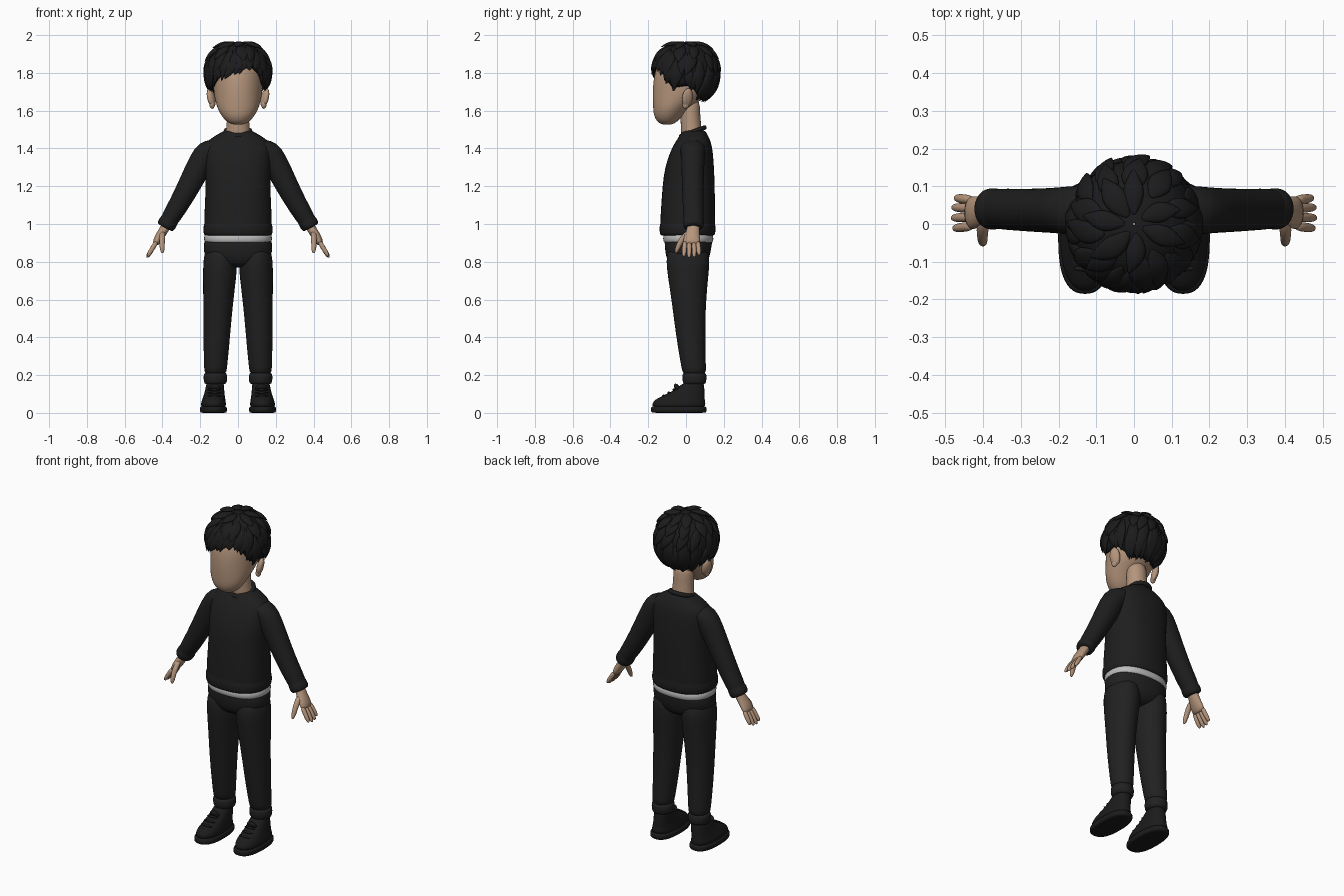
import bpy, bmesh, random
from math import sin, cos, pi, radians
from mathutils import Vector

random.seed(4)
if "Cube" in bpy.data.objects:
    bpy.data.objects.remove(bpy.data.objects["Cube"])


def material(name, r, g, b):
    m = bpy.data.materials.new(name)
    m.use_nodes = True
    m.diffuse_color = (r, g, b, 1)
    bsdf = m.node_tree.nodes["Principled BSDF"]
    bsdf.inputs["Base Color"].default_value = (r, g, b, 1)
    bsdf.inputs["Roughness"].default_value = 0.8
    return m


SKIN = material("skin", 0.46, 0.30, 0.20)
HAIR = material("black hair", 0.011, 0.011, 0.012)
KNIT = material("black knit", 0.013, 0.013, 0.013)
CLOTH = material("charcoal cloth", 0.015, 0.015, 0.015)
SHOE = material("black shoe", 0.011, 0.011, 0.011)
SHIRT = material("grey white shirt", 0.50, 0.50, 0.50)


def finish(name, bm, mat, subsurf=1):
    bmesh.ops.recalc_face_normals(bm, faces=bm.faces)
    mesh = bpy.data.meshes.new(name)
    bm.to_mesh(mesh)
    bm.free()
    mesh.materials.append(mat)
    for p in mesh.polygons:
        p.use_smooth = True
    ob = bpy.data.objects.new(name, mesh)
    bpy.context.collection.objects.link(ob)
    if subsurf:
        mod = ob.modifiers.new("smooth", "SUBSURF")
        mod.levels = mod.render_levels = subsurf
    return ob


def skin_rings(bm, rings, caps=True):
    """Bridge successive vertex loops, closing the ends with fans."""
    n = len(rings[0])
    loops = [[bm.verts.new(p) for p in ring] for ring in rings]
    for a, b in zip(loops, loops[1:]):
        for i in range(n):
            bm.faces.new((a[i], a[(i + 1) % n], b[(i + 1) % n], b[i]))
    if caps:
        for loop in (loops[0], loops[-1]):
            c = bm.verts.new(sum((v.co for v in loop), Vector()) / n)
            for i in range(n):
                bm.faces.new((loop[i], loop[(i + 1) % n], c))


def loft(name, rings, mat, side=1, tilt=0, n=20, square=1.0, subsurf=1):
    """Rings are (x, y, z, half width, half depth); square < 1 gives boxier rings."""
    u = Vector((cos(radians(tilt)), 0, sin(radians(tilt))))
    v = Vector((0, 1, 0))
    curve = lambda t: abs(t) ** square * (1 if t > 0 else -1)
    loops = []
    for x, y, z, rx, ry in rings:
        pts = []
        for i in range(n):
            a = 2 * pi * i / n
            p = Vector((x, y, z)) + u * rx * curve(cos(a)) + v * ry * curve(sin(a))
            pts.append(Vector((p.x * side, p.y, p.z)))
        loops.append(pts)
    bm = bmesh.new()
    skin_rings(bm, loops)
    return finish(name, bm, mat, subsurf)


def central(name, rings, mat, **kw):
    return loft(name, [(0, y, z, rx, ry) for z, y, rx, ry in rings], mat, **kw)


def ball(name, loc, size, mat, rot=(0, 0, 0)):
    bpy.ops.mesh.primitive_uv_sphere_add(segments=20, ring_count=12, location=loc, rotation=rot)
    ob = bpy.context.object
    ob.name, ob.scale = name, size
    ob.data.materials.append(mat)
    bpy.ops.object.shade_smooth()
    return ob


# Head and neck
central("head", [(1.527, -.10, .03, .028), (1.54, -.10, .06, .052), (1.575, -.092, .091, .08),
                 (1.62, -.074, .113, .101), (1.68, -.032, .128, .146), (1.75, -.015, .134, .160),
                 (1.82, -.008, .134, .156), (1.90, 0, .105, .115), (1.94, 0, .04, .05)], SKIN, n=24, subsurf=2)
central("neck", [(1.43, .035, .075, .06), (1.50, .028, .062, .055), (1.58, .022, .058, .053),
                 (1.66, .02, .06, .055)], SKIN)

# Torso clothing
central("sweater_body", [(.938, .008, .168, .134), (.94, .008, .180, .145), (.96, .008, .185, .149),
                         (.99, .008, .184, .149), (1.0, .009, .178, .145), (1.015, .009, .181, .146),
                         (1.1, .011, .176, .143), (1.2, .014, .172, .139), (1.3, .018, .175, .131),
                         (1.38, .029, .178, .114), (1.43, .037, .172, .097), (1.46, .041, .135, .080),
                         (1.485, .042, .09, .066), (1.50, .043, .06, .05)], KNIT, n=28, square=.85)
central("shirt_hem", [(.90, .012, .172, .126), (.903, .012, .181, .134), (.945, .012, .181, .134),
                      (.95, .012, .17, .12)], SHIRT, n=28, square=.85)
bpy.ops.mesh.primitive_torus_add(major_radius=.066, minor_radius=.012, major_segments=32, minor_segments=10,
                                 location=(0, .036, 1.488), rotation=(radians(20), 0, 0))
collar = bpy.context.object
collar.name = "sweater_collar"
collar.data.materials.append(KNIT)
bpy.ops.object.shade_smooth()
central("trouser_hips", [(.77, .01, .06, .06), (.79, .01, .13, .10), (.83, .01, .178, .117),
                         (.87, .011, .184, .123), (.92, .013, .179, .129), (.93, .013, .16, .11)],
        CLOTH, n=28, square=.85)

for side, word in ((1, "left"), (-1, "right")):
    def part(name, rings, mat, **kw):
        return loft(f"{word}_{name}", rings, mat, side=side, **kw)

    def knob(name, loc, size, mat, rot=(0, 0, 0)):
        return ball(f"{word}_{name}", (loc[0] * side, loc[1], loc[2]), size, mat,
                    (rot[0], rot[1] * side, rot[2] * side))

    # Ear with inner fold
    knob("ear", (.142, .008, 1.668), (.019, .030, .052), SKIN, (0, radians(14), radians(25)))
    knob("ear_lobe", (.137, -.002, 1.632), (.014, .018, .022), SKIN)

    # Sleeve with cuff
    part("sleeve", [(.10, .036, 1.43, .045, .06), (.15, .036, 1.40, .066, .068), (.19, .036, 1.34, .069, .062),
                    (.26, .036, 1.20, .061, .058), (.315, .038, 1.10, .054, .056), (.355, .04, 1.035, .050, .055),
                    (.362, .04, 1.022, .046, .051), (.367, .04, 1.015, .051, .056), (.383, .04, .987, .050, .056),
                    (.387, .04, .98, .040, .046)], KNIT, tilt=28)

    # Hand
    part("palm", [(.375, .04, 1.0, .026, .034), (.392, .038, .97, .025, .034), (.408, .032, .945, .025, .041),
                  (.424, .03, .918, .023, .045), (.438, .03, .893, .017, .044)], SKIN, tilt=28, n=16)
    for i, (y, reach) in enumerate(((-.006, .92), (.018, 1), (.042, .97), (.064, .84))):
        steps = ((0, .013), (.5, .0135), (.85, .012), (1, .006))
        part(f"finger_{i + 1}", [(.432 + .05 * t * reach, y + (y - .03) * .15 * t, .905 - .082 * t * reach, r, r)
                                 for t, r in steps], SKIN, tilt=30, n=10)
    part("thumb", [(.400, .012, .96, .015, .018), (.402, -.018, .925, .017, .019), (.402, -.037, .89, .014, .016),
                   (.401, -.048, .862, .013, .013), (.400, -.053, .846, .006, .006)], SKIN, n=12)

    # Trouser leg and ankle cuff
    part("trouser_leg", [(.094, .01, .88, .080, .11), (.094, .01, .80, .092, .117), (.097, .011, .72, .089, .108),
                         (.104, .015, .6, .081, .093), (.110, .02, .48, .075, .083), (.115, .03, .34, .068, .073),
                         (.119, .042, .23, .061, .065), (.120, .044, .205, .058, .062)], CLOTH)
    part("trouser_cuff", [(.120, .044, .215, .054, .057), (.120, .044, .205, .064, .066),
                          (.120, .045, .16, .063, .064), (.120, .045, .15, .052, .054)], CLOTH)

    # Shoe
    part("shoe_sole", [(.13, -.038, 0, .066, .142), (.13, -.038, .004, .072, .149), (.13, -.038, .03, .072, .149),
                       (.13, -.038, .036, .066, .142)], SHOE, n=24, square=.8)
    part("shoe_upper", [(.13, -.038, .025, .066, .143), (.13, -.038, .05, .067, .142), (.128, -.034, .07, .062, .134),
                        (.126, -.010, .092, .056, .110), (.124, .014, .115, .052, .085),
                        (.122, .030, .140, .048, .066), (.121, .044, .165, .045, .050)], SHOE, n=24, square=.88)
    knob("shoe_tongue", (.123, -.045, .132), (.03, .014, .026), SHOE, (radians(35), 0, 0))
    for k in range(3):
        knob(f"shoe_lace_{k + 1}", (.125, -.118 + .027 * k, .091 + .016 * k), (.036, .008, .006), SHOE)

# Hair: a cap on a rounded scalp, its hem given as (azimuth from the front, polar angle)
HEM = [(-180, 148), (-130, 149), (-98, 115), (-65, 122), (-35, 98), (0, 88), (25, 78),
       (45, 94), (62, 120), (98, 115), (130, 149), (180, 148)]


def hem(az):
    az = (az + 180) % 360 - 180
    for (a0, p0), (a1, p1) in zip(HEM, HEM[1:]):
        if a0 <= az <= a1:
            return p0 + (p1 - p0) * (az - a0) / (a1 - a0)


def scalp(az, pol, off=0.0):
    a, p = radians(az), radians(pol)
    s = max(sin(p), 0) ** .85
    return Vector(((.166 + off) * s * sin(a), -(.169 + off) * s * cos(a), 1.80 + (.160 + off) * cos(p)))


bm = bmesh.new()
cap = [[scalp(az, .5 + (hem(az) - 1) * t / 12) for az in range(-180, 180, 8)] for t in range(13)]
cap += [[scalp(az, hem(az) - 3, -.03) for az in range(-180, 180, 8)]]
skin_rings(bm, cap, caps=False)
finish("hair_cap", bm, HAIR, 0)


def add_lock(bm, az, start, end, twist, width, lift):
    """A leaf-shaped tuft that follows the scalp and lifts off at its tip."""
    shape = (.2, .65, .95, 1, .85, .5, .04)
    last = len(shape) - 1
    at = lambda t: scalp(az + twist * t, start + (end - start) * t, .002 + lift * t * t)
    rings = []
    for i, f in enumerate(shape):
        t = i / last
        c = at(t)
        along = (at(t + .03) - at(t - .03)).normalized()
        out = (c - Vector((0, 0, 1.80))).normalized()
        across = along.cross(out).normalized()
        rings.append([c + across * cos(k * pi / 4) * width * f + out * sin(k * pi / 4) * .014 * f
                      for k in range(8)])
    skin_rings(bm, rings)


# Tiers of tufts: count, start, end (None = down to the hem), width, lift
bm = bmesh.new()
for count, start, end, width, lift in ((7, 6, 44, .034, .020), (10, 26, 68, .036, .018), (13, 46, 90, .036, .015),
                                       (15, 62, None, .034, .014), (17, 80, None, .030, .008)):
    for i in range(count):
        az = 360 * (i + random.uniform(-.2, .2)) / count + start * 3
        twist = random.uniform(-22, 4)
        low = hem(az + twist) + random.uniform(-1, 7)
        tip = low if end is None else min(end + random.uniform(-5, 5), low)
        if tip - start > 8:
            add_lock(bm, az, min(start, tip - 32), tip, twist, width * random.uniform(.85, 1.1), lift)
# Swept fringe and nape tufts
for az in (-62, -46, -30, -14, 2, 18, 34, 50):
    add_lock(bm, az + 14, 40, hem(az) + random.uniform(2, 8), -14, .030, .012)
for az in range(130, 231, 14):
    add_lock(bm, az, 98, 151, random.uniform(-6, 6), .026, .004)
finish("hair_tufts", bm, HAIR, 1)
